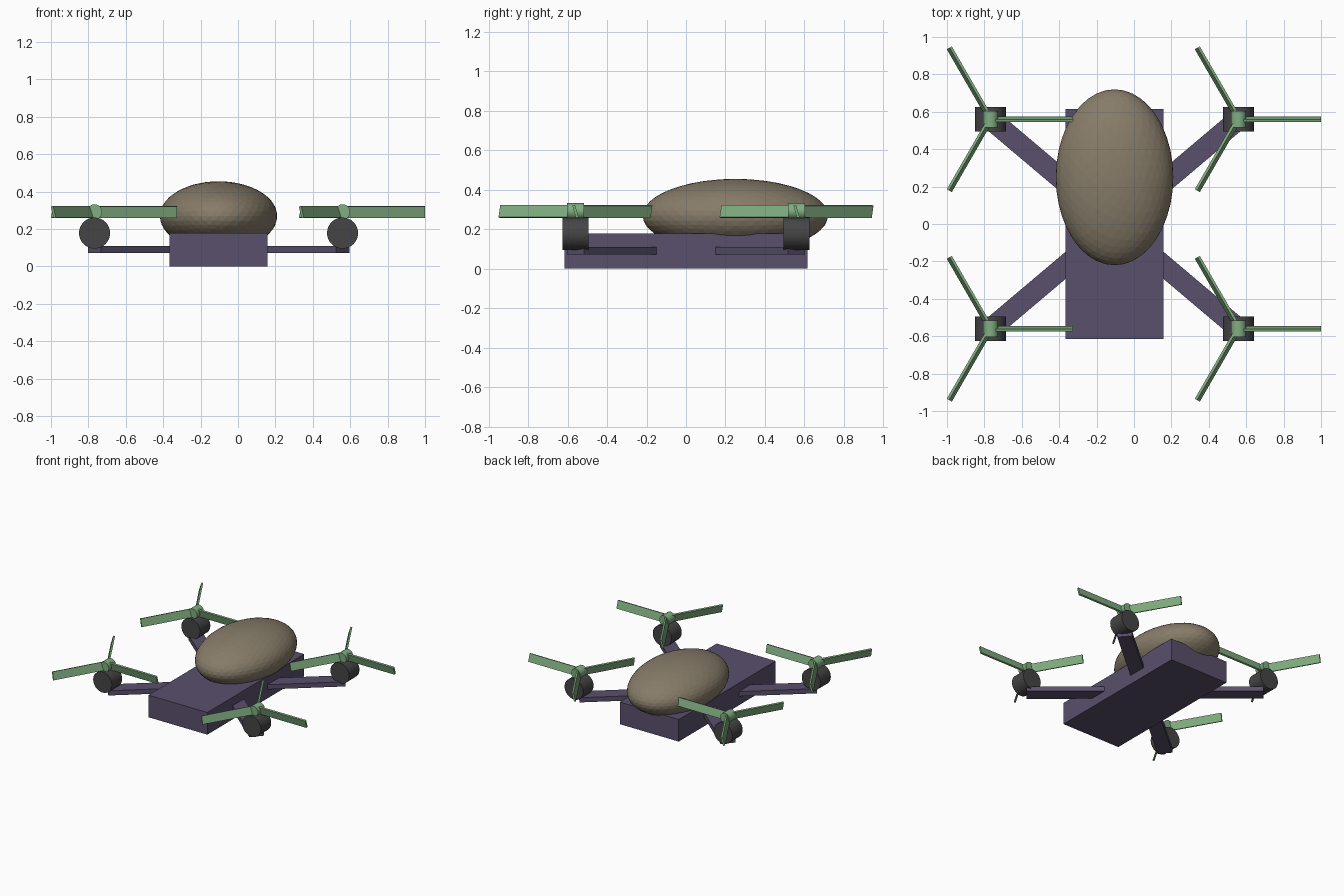
import bpy
from math import radians, atan2, hypot, pi
from mathutils import Matrix

if "Cube" in bpy.data.objects:
    bpy.data.objects.remove(bpy.data.objects["Cube"])

CX = -0.104            # centre line of the frame
DX, DY = 0.663, 0.56   # motor offsets from the frame centre


def material(name, rgb):
    m = bpy.data.materials.new(name)
    m.diffuse_color = (*rgb, 1)
    m.use_nodes = True
    m.node_tree.nodes["Principled BSDF"].inputs["Base Color"].default_value = m.diffuse_color
    return m


PURPLE = material("frame_purple", (0.10, 0.08, 0.15))
TAN = material("canopy_tan", (0.24, 0.20, 0.14))
GREEN = material("rotor_green", (0.22, 0.42, 0.22))
DARK = material("motor_dark", (0.06, 0.06, 0.06))


def finish(name, mat):
    ob = bpy.context.object
    ob.name = name
    ob.data.materials.append(mat)
    return ob


def box(name, size, matrix, mat):
    bpy.ops.mesh.primitive_cube_add(size=1)
    ob = finish(name, mat)
    ob.data.transform(matrix @ Matrix.Diagonal((*size, 1)))
    return ob


def barrel(name, radius, length, loc, sides, mat):
    # cylinder lying along y
    bpy.ops.mesh.primitive_cylinder_add(vertices=sides, radius=radius, depth=length,
                                        location=loc, rotation=(pi / 2, 0, 0))
    ob = finish(name, mat)
    bpy.ops.object.shade_smooth_by_angle(angle=radians(35))
    return ob


# central frame
box("body", (0.524, 1.23, 0.178), Matrix.Translation((CX, 0, 0.089)), PURPLE)

# faceted egg-shaped canopy
bpy.ops.mesh.primitive_ico_sphere_add(subdivisions=4, radius=1, location=(CX, 0.25, 0.269))
finish("canopy", TAN).scale = (0.314, 0.47, 0.186)

# four arms, each with motor, hub and three pitched blades
for sx, side in ((-1, "left"), (1, "right")):
    for sy, end in ((-1, "front"), (1, "back")):
        tag = f"{end}_{side}"
        x, y = CX + sx * DX, sy * DY

        length = hypot(DX, DY)
        arm = (Matrix.Translation((CX, 0, 0.091))
               @ Matrix.Rotation(atan2(sy * DY, sx * DX), 4, 'Z')
               @ Matrix.Translation((length / 2, 0, 0)))
        box(f"{tag}_arm", (length, 0.111, 0.038), arm, PURPLE)

        barrel(f"{tag}_motor", 0.083, 0.131, (x, y, 0.178), 32, DARK)
        barrel(f"{tag}_hub", 0.041, 0.086, (x, y, 0.291), 16, GREEN)

        for i in range(3):
            blade = (Matrix.Translation((x, y, 0.29))
                     @ Matrix.Rotation(i * 2 * pi / 3, 4, 'Z')
                     @ Matrix.Rotation(radians(16), 4, 'X')
                     @ Matrix.Translation((0.2205, 0, 0)))
            box(f"{tag}_blade_{i + 1}", (0.441, 0.014, 0.064), blade, GREEN)
